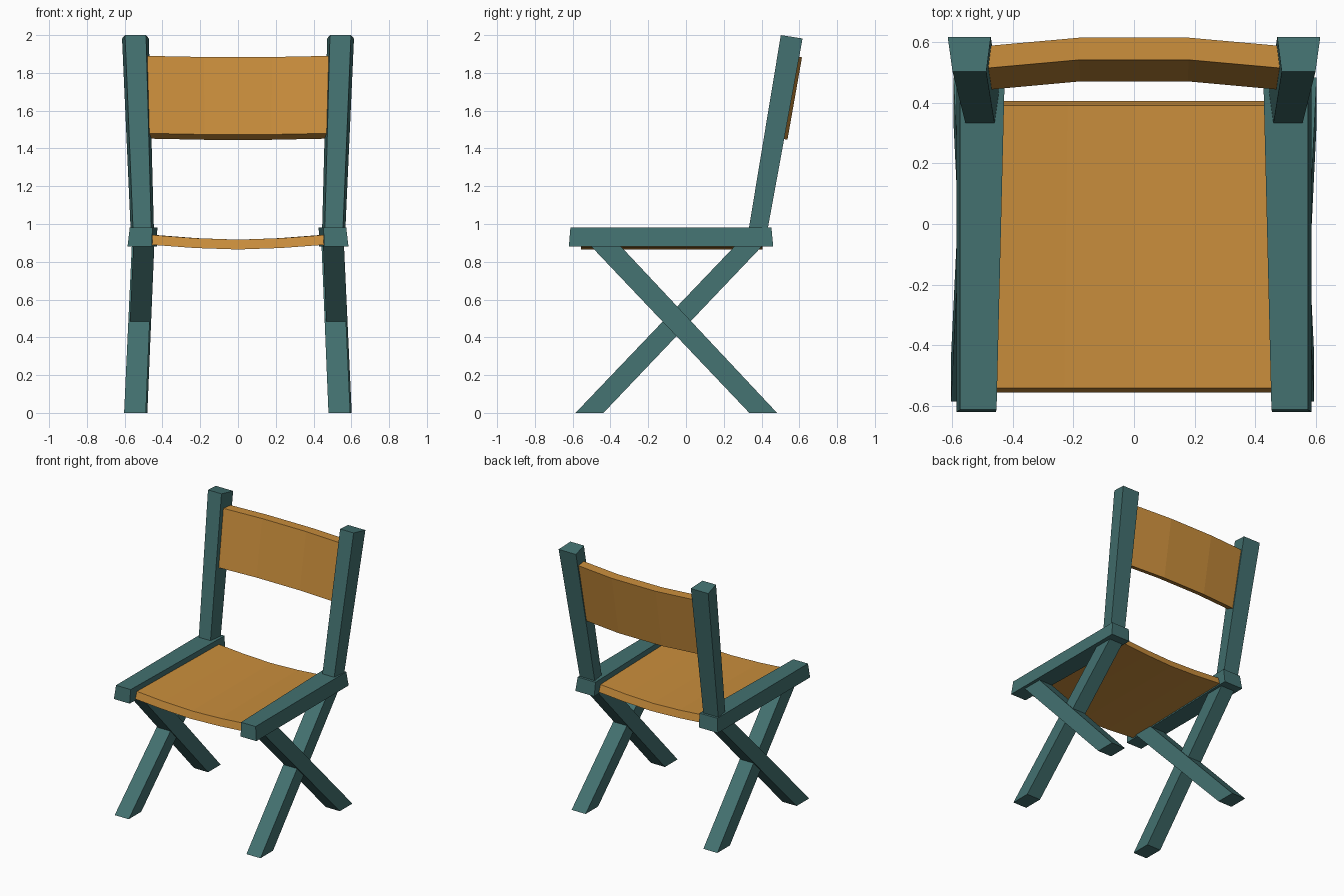
import bpy, bmesh

if "Cube" in bpy.data.objects:
    bpy.data.objects.remove(bpy.data.objects["Cube"])


def material(name, rgb):
    m = bpy.data.materials.new(name)
    m.diffuse_color = (*rgb, 1)
    m.use_nodes = True
    m.node_tree.nodes["Principled BSDF"].inputs["Base Color"].default_value = m.diffuse_color
    return m


TEAL = material("teal paint", (0.056, 0.165, 0.162))
TAN = material("tan leather", (0.59, 0.27, 0.045))


def loft(name, sections, mat):
    """Join equal four-cornered sections into one closed solid."""
    bm = bmesh.new()
    rings = [[bm.verts.new(p) for p in s] for s in sections]
    for a, b in zip(rings, rings[1:]):
        for i in range(4):
            j = (i + 1) % 4
            bm.faces.new((a[i], a[j], b[j], b[i]))
    bm.faces.new(rings[0][::-1])
    bm.faces.new(rings[-1])
    bmesh.ops.recalc_face_normals(bm, faces=bm.faces)
    me = bpy.data.meshes.new(name)
    bm.to_mesh(me)
    bm.free()
    me.materials.append(mat)
    ob = bpy.data.objects.new(name, me)
    bpy.context.collection.objects.link(ob)
    return ob


def leg(name, side, bottom_y, top_y, out):
    """Slanted leg: horizontal cuts at the floor and just inside the rail."""
    def cut(y0, y1, x0, x1, z):
        return [(side * (x + out), y, z)
                for x, y in ((x0, y0), (x1, y0), (x1, y1), (x0, y1))]
    loft(name, [cut(*bottom_y, 0.482, 0.597, 0),
                cut(*top_y, 0.445, 0.556, 0.89)], TEAL)


for side, label in ((-1, "left"), (1, "right")):
    # Crossed legs; the outer one of each pair swaps between the sides
    a_out, b_out = (0.006, -0.002) if side < 0 else (-0.003, 0.005)
    leg(label + "_front_foot_leg", side, (-0.585, -0.437), (0.265, 0.41), a_out)
    leg(label + "_back_foot_leg", side, (0.335, 0.482), (-0.51, -0.353), b_out)

    # Side rail, narrower at the front
    def rail_end(yb, yt, inner):
        return [(side * x, y, z) for x, y, z in (
            (inner, yb, 0.88), (0.585, yb, 0.88),
            (0.573, yt, 0.982), (inner - 0.003, yt, 0.982))]
    loft(label + "_side_rail", [rail_end(-0.62, -0.612, 0.456),
                                rail_end(0.462, 0.452, 0.43)], TEAL)

    # Back post, raked back and splayed out
    loft(label + "_back_post", [
        [(side * x, y, z) for x, y, z in (
            (0.459, 0.33, 0.96), (0.555, 0.33, 0.96),
            (0.568, 0.43, 0.96), (0.445, 0.43, 0.96))],
        [(side * x, y, z) for x, y, z in (
            (0.487, 0.502, 2.0), (0.598, 0.502, 2.0),
            (0.614, 0.617, 1.982), (0.472, 0.617, 1.982))]], TEAL)

# Sagging seat: sections run from left to right
seat = []
for t, sag in ((-1, 0), (-0.5, 0.017), (0, 0.025), (0.5, 0.017), (1, 0)):
    xf, xb, z = t * 0.46, t * 0.438, 0.942 - sag
    seat.append([(xf, -0.555, z - 0.052), (xf, -0.54, z),
                 (xb, 0.39, z), (xb, 0.405, z - 0.052)])
loft("seat", seat, TAN)

# Curved backrest
back = []
for x, y, dz in ((-0.482, -0.027, 0), (-0.18, 0, -0.006),
                 (0.18, 0, -0.006), (0.482, -0.027, 0)):
    back.append([(x * 0.985, y + 0.470, 1.48 + dz), (x, y + 0.541, 1.89 + dz),
                 (x, y + 0.614, 1.888 + dz), (x * 0.985, y + 0.537, 1.452 + dz)])
loft("backrest", back, TAN)
